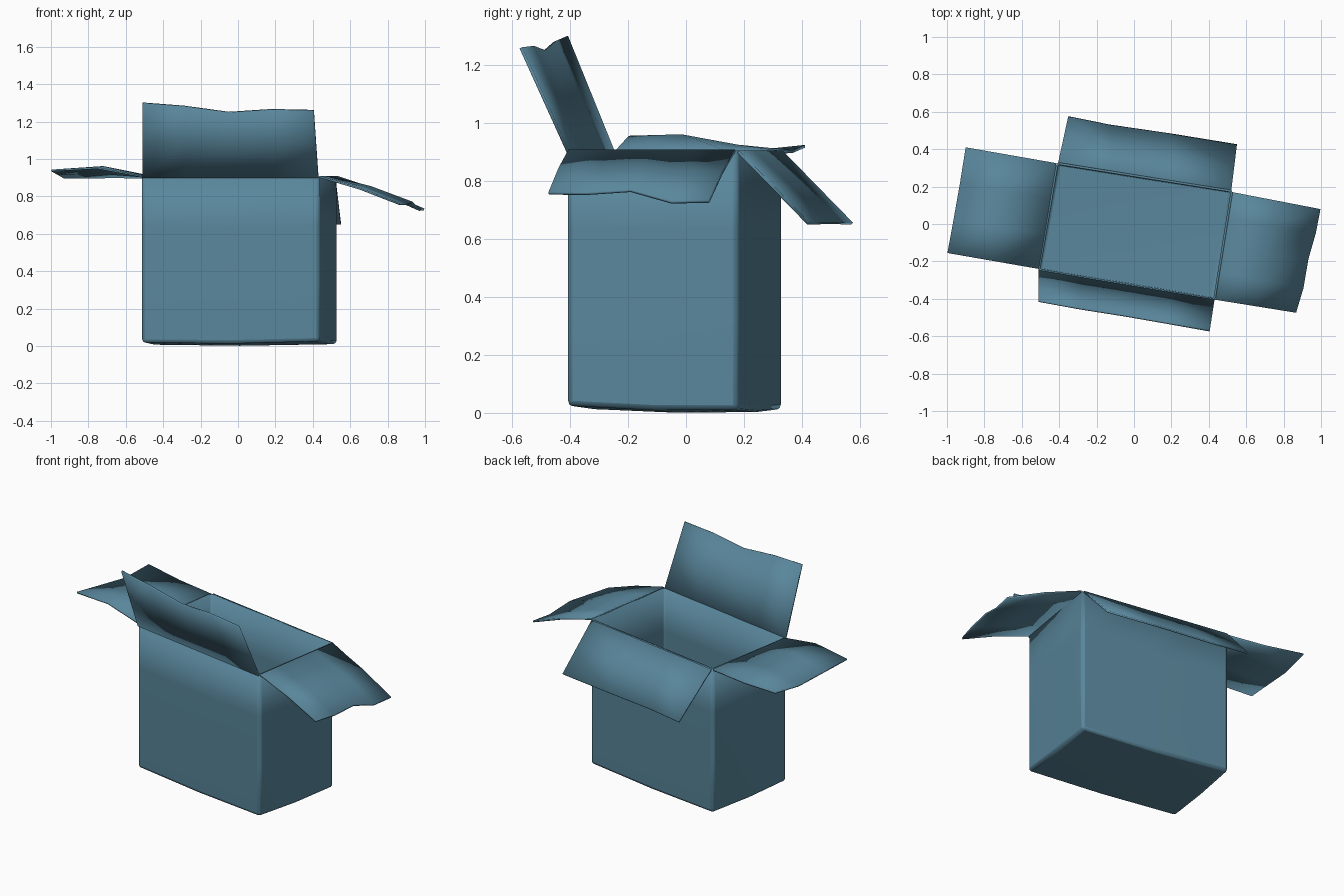
import bpy
from mathutils import Vector

if "Cube" in bpy.data.objects:
    bpy.data.objects.remove(bpy.data.objects["Cube"])


def make_sheet(name, verts, faces, thickness, offset, bevel=0):
    mesh = bpy.data.meshes.new(name)
    mesh.from_pydata([tuple(v) for v in verts], [], faces)
    obj = bpy.data.objects.new(name, mesh)
    bpy.context.collection.objects.link(obj)
    mat = bpy.data.materials.get("cardboard_blue") or bpy.data.materials.new("cardboard_blue")
    mat.diffuse_color = (0.10, 0.24, 0.33, 1)
    mat.use_nodes = True
    mat.node_tree.nodes["Principled BSDF"].inputs["Base Color"].default_value = mat.diffuse_color
    mesh.materials.append(mat)
    if bevel:
        b = obj.modifiers.new("soft_corners", 'BEVEL')
        b.width, b.segments, b.limit_method, b.angle_limit = bevel, 2, 'ANGLE', 0.6
    s = obj.modifiers.new("card_thickness", 'SOLIDIFY')
    s.thickness, s.offset = thickness, offset
    bpy.ops.object.select_all(action='DESELECT')
    obj.select_set(True)
    bpy.context.view_layer.objects.active = obj
    bpy.ops.object.shade_smooth_by_angle(angle=0.6)
    return obj


# Box body: open shell of slightly bulging rings, corner order runs
# front left, front right, back right, back left
corners = [(-0.515, -0.25), (0.435, -0.41), (0.53, 0.18), (-0.415, 0.33)]
floor_z = [0.018, 0.025, 0.01, 0.012]
levels = [(0, 0.0), (0.35, 0.008), (0.7, 0.006), (1, 0.0)]
verts, faces = [], []
for t, bulge in levels:
    for i in range(4):
        a, b = Vector(corners[i]), Vector(corners[(i + 1) % 4])
        out = Vector((b.y - a.y, a.x - b.x)).normalized()
        za, zb = floor_z[i], floor_z[(i + 1) % 4]
        m = (a + b) / 2 + out * bulge
        zm = (za + zb) / 2 - 0.008
        verts.append((a.x, a.y, za + (0.905 - za) * t))
        verts.append((m.x, m.y, zm + (0.905 - zm) * t))
for r in range(len(levels) - 1):
    for i in range(8):
        j = (i + 1) % 8
        faces.append((r * 8 + i, r * 8 + j, r * 8 + 8 + j, r * 8 + 8 + i))
verts.append((0.01, -0.04, 0.001))
faces += [((i + 1) % 8, i, len(verts) - 1) for i in range(8)]
make_sheet("box_body", verts, faces, 0.012, -1, 0.018)


# Flaps: straight hinge, warped middle row and uneven outer edge
def flap(name, hinge_a, hinge_b, outer, lift):
    n = len(outer)
    outer = [Vector(p) for p in outer]
    hinge = [Vector(hinge_a).lerp(Vector(hinge_b), i / (n - 1)) for i in range(n)]
    mid = [(h + o) / 2 + Vector((0, 0, l)) for h, o, l in zip(hinge, outer, lift)]
    fs = [(r * n + i, r * n + i + 1, r * n + n + i + 1, r * n + n + i)
          for r in range(2) for i in range(n - 1)]
    make_sheet(name, hinge + mid + outer, fs, 0.01, 0)


flap("front_flap", (-0.51, -0.25, 0.90), (0.43, -0.407, 0.90),
     [(-0.51, -0.412, 1.30), (-0.29, -0.452, 1.283), (-0.05, -0.49, 1.25),
      (0.18, -0.53, 1.265), (0.405, -0.57, 1.26)], [0, 0, 0, 0, 0])
flap("back_flap", (0.52, 0.18, 0.902), (-0.405, 0.33, 0.902),
     [(0.55, 0.423, 0.653), (0.20, 0.48, 0.655), (-0.13, 0.528, 0.655),
      (-0.352, 0.573, 0.653)], [0, 0.005, 0.005, 0])
flap("left_flap", (-0.415, 0.325, 0.90), (-0.51, -0.24, 0.905),
     [(-0.90, 0.41, 0.92), (-0.93, 0.22, 0.90), (-0.965, 0.02, 0.92),
      (-0.997, -0.155, 0.938)], [-0.008, 0.02, 0.045, 0.03])
flap("right_flap", (0.435, -0.405, 0.905), (0.528, 0.17, 0.905),
     [(0.865, -0.474, 0.758), (0.905, -0.34, 0.757), (0.93, -0.19, 0.767),
      (0.97, -0.05, 0.727), (0.995, 0.08, 0.73)], [0.01, 0.012, 0.015, 0.015, 0.01])
